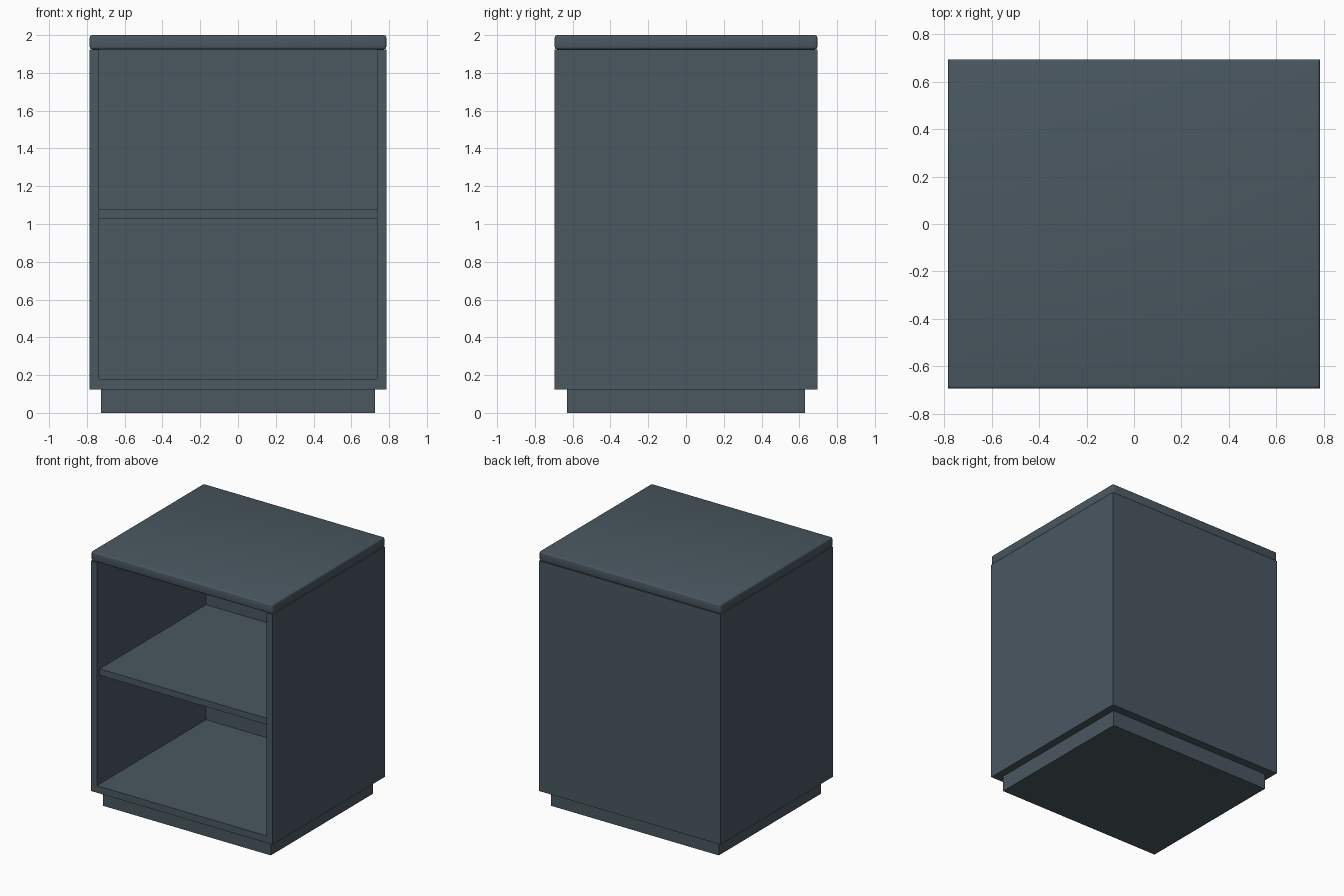
import bpy

old = bpy.data.objects.get("Cube")
if old:
    bpy.data.objects.remove(old, do_unlink=True)

HALF_W, HALF_D = 0.785, 0.695      # cabinet footprint
BASE_Z, BODY_TOP = 0.125, 1.925    # carcass bottom and top
WALL, BACK = 0.05, 0.04            # panel thicknesses

slate = bpy.data.materials.new("slate_grey")
slate.use_nodes = True
COLOUR = (0.068, 0.096, 0.118, 1.0)
slate.diffuse_color = COLOUR
bsdf = next(n for n in slate.node_tree.nodes if n.type == 'BSDF_PRINCIPLED')
bsdf.inputs["Base Color"].default_value = COLOUR
bsdf.inputs["Roughness"].default_value = 0.6


def box(name, x, y, z):
    """Box from (min, max) pairs on each axis."""
    spans = (x, y, z)
    bpy.ops.mesh.primitive_cube_add(size=1, location=[(a + b) / 2 for a, b in spans])
    ob = bpy.context.object
    ob.name = ob.data.name = name
    ob.scale = [b - a for a, b in spans]
    bpy.ops.object.transform_apply(location=False, rotation=False, scale=True)
    ob.data.materials.append(slate)
    return ob


inner_x = (-HALF_W + WALL, HALF_W - WALL)
inner_back = HALF_D - BACK

# Recessed plinth
box("plinth", (-0.725, 0.725), (-0.63, 0.63), (0, BASE_Z))

# Carcass: sides, floor and back in one piece, open at the front and under the lid
carcass = box("carcass", (-HALF_W, HALF_W), (-HALF_D, HALF_D), (BASE_Z, BODY_TOP))
cutter = box("cavity_cutter", inner_x, (-HALF_D - 0.2, inner_back), (0.18, BODY_TOP + 0.2))
cutter.hide_render = True
cut = carcass.modifiers.new("cavity", 'BOOLEAN')
cut.operation = 'DIFFERENCE'
cut.solver = 'EXACT'
cut.object = cutter
bpy.context.view_layer.objects.active = carcass
bpy.ops.object.modifier_apply(modifier=cut.name)
bpy.data.objects.remove(cutter, do_unlink=True)

# Middle shelf, set back slightly from the front edge
box("shelf", inner_x, (-HALF_D + 0.035, inner_back), (1.03, 1.08))

# Lid with softened edges
lid = box("lid", (-HALF_W, HALF_W), (-HALF_D, HALF_D), (BODY_TOP, 2.0))
bevel = lid.modifiers.new("soft_edges", 'BEVEL')
bevel.width = 0.012
bevel.segments = 3
bpy.context.view_layer.objects.active = lid
bpy.ops.object.modifier_apply(modifier=bevel.name)
bpy.ops.object.shade_smooth_by_angle()
